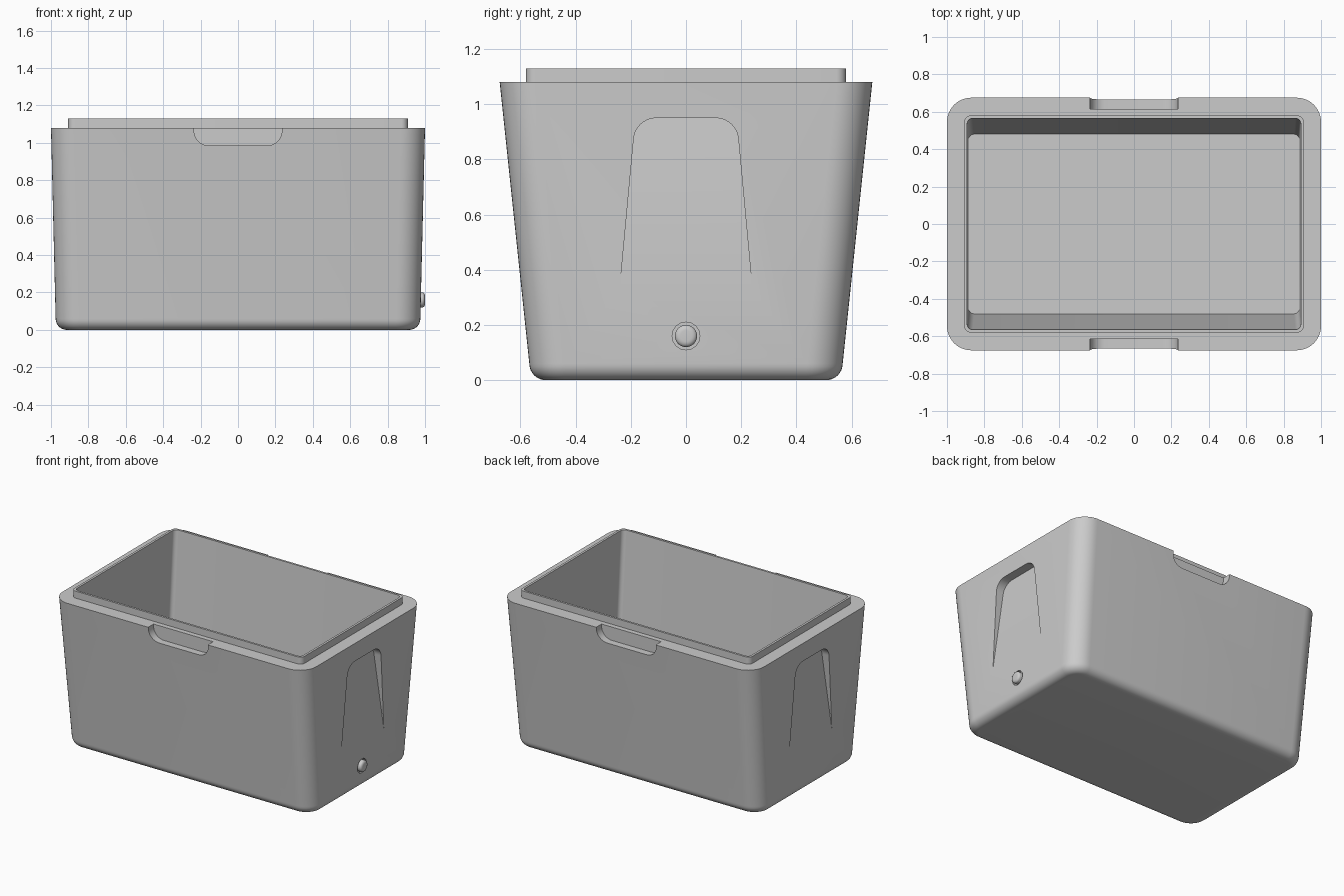
import bpy, bmesh
from math import sin, cos, pi

if "Cube" in bpy.data.objects:
    bpy.data.objects.remove(bpy.data.objects["Cube"])


def mesh_object(name, rings):
    """Loft closed rings of equal length and cap both ends."""
    bm = bmesh.new()
    loops = [[bm.verts.new(p) for p in ring] for ring in rings]
    n = len(loops[0])
    for a, b in zip(loops, loops[1:]):
        for i in range(n):
            j = (i + 1) % n
            bm.faces.new((a[i], a[j], b[j], b[i]))
    bm.faces.new(loops[0][::-1])
    bm.faces.new(loops[-1])
    bmesh.ops.recalc_face_normals(bm, faces=bm.faces)
    me = bpy.data.meshes.new(name)
    bm.to_mesh(me)
    bm.free()
    ob = bpy.data.objects.new(name, me)
    bpy.context.collection.objects.link(ob)
    return ob


def arc(cx, cy, r, a0, a1, n=10):
    return [(cx + r * cos(a0 + (a1 - a0) * i / n),
             cy + r * sin(a0 + (a1 - a0) * i / n)) for i in range(n + 1)]


def rounded_rect(hx, hy, r, z):
    pts = []
    for k, (sx, sy) in enumerate(((1, 1), (-1, 1), (-1, -1), (1, -1))):
        pts += arc(sx * (hx - r), sy * (hy - r), r, k * pi / 2, (k + 1) * pi / 2)
    return [(x, y, z) for x, y in pts]


def outer(z, inset=0.0):
    return rounded_rect(0.974 + 0.024 * z, 0.562 + 0.105 * z, 0.13 - inset, z)


def cut(target, cutter):
    cutter.hide_render = True
    bpy.context.view_layer.objects.active = target
    mod = target.modifiers.new("cut", 'BOOLEAN')
    mod.operation, mod.solver, mod.object = 'DIFFERENCE', 'EXACT', cutter
    bpy.ops.object.modifier_apply(modifier=mod.name)
    bpy.data.objects.remove(cutter)


def smooth(ob):
    bpy.ops.object.select_all(action='DESELECT')
    ob.select_set(True)
    bpy.context.view_layer.objects.active = ob
    bpy.ops.object.shade_smooth_by_angle(angle=0.5)


# Tapered tub: rounded base, outer wall, rim ledge, raised lip, cavity
F = 0.06
rings = []
for i in range(9):
    a = i / 8 * pi / 2
    z, inset = F * (1 - sin(a)), F * (1 - cos(a))
    rings.insert(0, rounded_rect(0.975 - inset, 0.568 - inset, 0.13 - inset, z))
rings += [outer(1.08),
          rounded_rect(0.908, 0.58, 0.035, 1.08),
          rounded_rect(0.908, 0.58, 0.035, 1.13),
          rounded_rect(0.892, 0.565, 0.03, 1.13),
          rounded_rect(0.885, 0.48, 0.03, 0.12)]
body = mesh_object("cooler_body", rings)

# Finger notches in the front and back rim
notch = ([(-0.235, 1.2)] + arc(-0.155, 1.065, 0.08, pi, 1.5 * pi)
         + arc(0.155, 1.065, 0.08, 1.5 * pi, 2 * pi) + [(0.235, 1.2)])
for s in (-1, 1):
    cut(body, mesh_object("notch_cutter",
                          [[(x, s * y, z) for x, z in notch] for y in (0.615, 0.8)]))

# Wedge-shaped handle recesses, deepest at the top, on both ends
grip = ([(0.243, 0.30)] + arc(0.108, 0.868, 0.082, 0.09, pi / 2)
        + arc(-0.108, 0.868, 0.082, pi / 2, pi - 0.09) + [(-0.243, 0.30)])
for s in (-1, 1):
    inner = [(s * (0.982 - 0.079 * (z - 0.33)), y, z) for y, z in grip]
    outside = [(s * 1.1, y, z) for y, z in grip]
    cut(body, mesh_object("handle_cutter", [inner, outside]))


def disc(x, r):
    return [(x, r * cos(i * pi / 16), 0.16 + r * sin(i * pi / 16)) for i in range(32)]


# Drain hole and domed plug on the right end
cut(body, mesh_object("drain_cutter", [disc(0.962, 0.05), disc(1.1, 0.05)]))
smooth(body)
dome = [disc(0.985 + 0.015 * sin(a * pi / 12), 0.02 + 0.02 * cos(a * pi / 12)) for a in range(7)]
plug = mesh_object("drain_plug", [disc(0.95, 0.04)] + dome)
smooth(plug)
